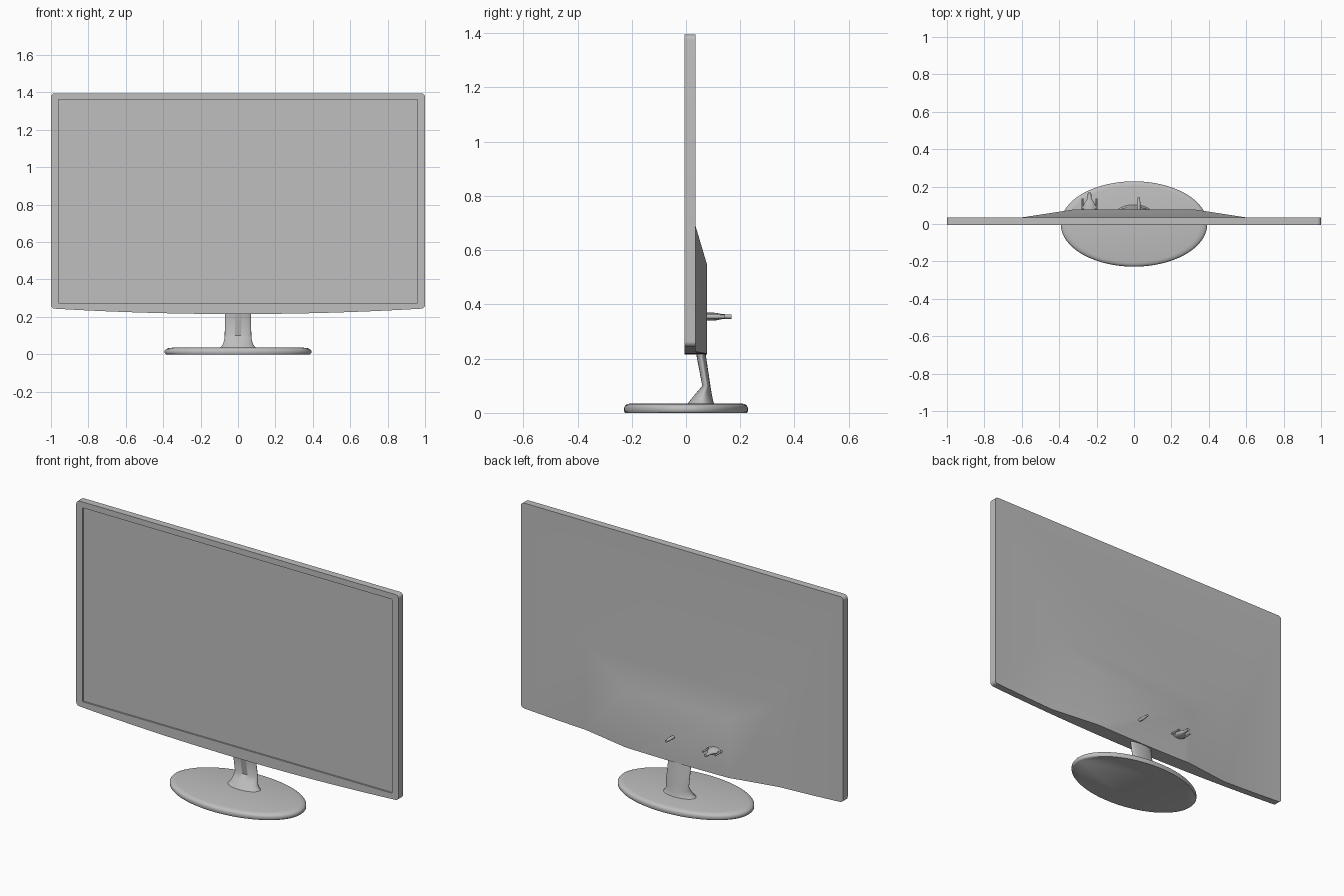
import bpy, bmesh, math

cube = bpy.data.objects.get("Cube")
if cube:
    bpy.data.objects.remove(cube, do_unlink=True)

GREY = 0.52
grey = bpy.data.materials.new("plain_grey")
grey.use_nodes = True
grey.diffuse_color = (GREY, GREY, GREY, 1)
grey.node_tree.nodes["Principled BSDF"].inputs["Base Color"].default_value = (GREY, GREY, GREY, 1)


def skin(name, loops, angle=30):
    """Join matching closed loops of points with faces and cap both ends."""
    bm = bmesh.new()
    rings = [[bm.verts.new(p) for p in loop] for loop in loops]
    n = len(rings[0])
    for a, b in zip(rings, rings[1:]):
        for i in range(n):
            j = (i + 1) % n
            bm.faces.new((a[i], a[j], b[j], b[i]))
    bm.faces.new(rings[0])
    bm.faces.new(rings[-1])
    bmesh.ops.remove_doubles(bm, verts=bm.verts, dist=1e-5)
    bmesh.ops.recalc_face_normals(bm, faces=bm.faces)
    mesh = bpy.data.meshes.new(name)
    bm.to_mesh(mesh)
    bm.free()
    mesh.materials.append(grey)
    mesh.shade_smooth()
    mesh.set_sharp_from_angle(angle=math.radians(angle))
    obj = bpy.data.objects.new(name, mesh)
    bpy.context.collection.objects.link(obj)
    return obj


def circle(n):
    return [(math.cos(math.tau * i / n), math.sin(math.tau * i / n)) for i in range(n)]


def upright(x, y, z, rx, ry, n=64):
    return [(x + rx * c, y + ry * s, z) for c, s in circle(n)]


def facing_back(x, y, z, rx, rz, n=12):
    return [(x + rx * c, y, z + rz * s) for c, s in circle(n)]


# Panel outline: rounded corners and a gently bowed lower edge
TOP, R = 1.395, 0.02


def bottom(x):
    return 0.215 + 0.03 * x * x


def corner(cx, cz, start):
    return [(cx + R * math.cos(math.radians(start + a)),
             cz + R * math.sin(math.radians(start + a))) for a in range(0, 91, 15)]


low = bottom(1 - R) + R
outline = [(i * 0.04, bottom(i * 0.04)) for i in range(-24, 25)]
outline += corner(1 - R, low, -90) + corner(1 - R, TOP - R, 0)
outline += corner(R - 1, TOP - R, 90) + corner(R - 1, low, 180)


def clamp(v, lo, hi):
    return max(lo, min(hi, v))


def screen(y):
    return [(clamp(x, -0.96, 0.96), y, clamp(z, 0.275, 1.362)) for x, z in outline]


def bulge(y, half_width, top):
    pts = []
    for x, z in outline:
        x = clamp(x, -half_width, half_width)
        pts.append((x, y, bottom(x) if z < 0.5 else top))
    return pts


# Panel: recessed screen, bezel, sides and the raised rear housing
skin("display_panel", [
    screen(0.004),
    screen(-0.005),
    [(x, -0.005, z) for x, z in outline],
    [(x, 0.035, z) for x, z in outline],
    bulge(0.035, 0.6, 0.69),
    bulge(0.078, 0.32, 0.545),
])

# Oval foot with a softened upper rim
foot = [(0.985, 0), (1, 0.006), (1, 0.02), (0.985, 0.027), (0.955, 0.032), (0.9, 0.035)]
skin("oval_base", [upright(0, 0, z, 0.392 * s, 0.228 * s, 96) for s, z in foot], 50)

# Neck: height, front edge, back edge, half width
neck = [(0.03, 0.002, 0.105, 0.103), (0.037, 0.008, 0.102, 0.093),
        (0.055, 0.022, 0.098, 0.08), (0.075, 0.039, 0.094, 0.074),
        (0.1, 0.06, 0.09, 0.071), (0.24, 0.033, 0.069, 0.07)]
skin("stand_neck", [upright(0, (f + b) / 2, z, w, (b - f) / 2) for z, f, b, w in neck], 50)

# Video plug with its cable stub and two thumb screws
PX, PZ = -0.238, 0.355
plug = [(0.07, 0.032, 0.015), (0.1, 0.032, 0.015), (0.115, 0.026, 0.013),
        (0.135, 0.011, 0.009), (0.168, 0.009, 0.008)]
skin("video_plug", [facing_back(PX, y, PZ, w, h) for y, w, h in plug], 40)
skin("plug_flange", [facing_back(PX, y, PZ, 0.041, 0.012) for y in (0.084, 0.096)], 40)
for side, name in ((-1, "right_thumb_screw"), (1, "left_thumb_screw")):
    skin(name, [facing_back(PX + side * 0.038, y, PZ, 0.005, 0.005) for y in (0.07, 0.137)], 40)

# Small audio jack
jack = [(0.07, 0.009), (0.12, 0.009), (0.125, 0.007), (0.142, 0.007)]
skin("audio_jack", [facing_back(0.025, y, PZ, r, r) for y, r in jack], 40)
